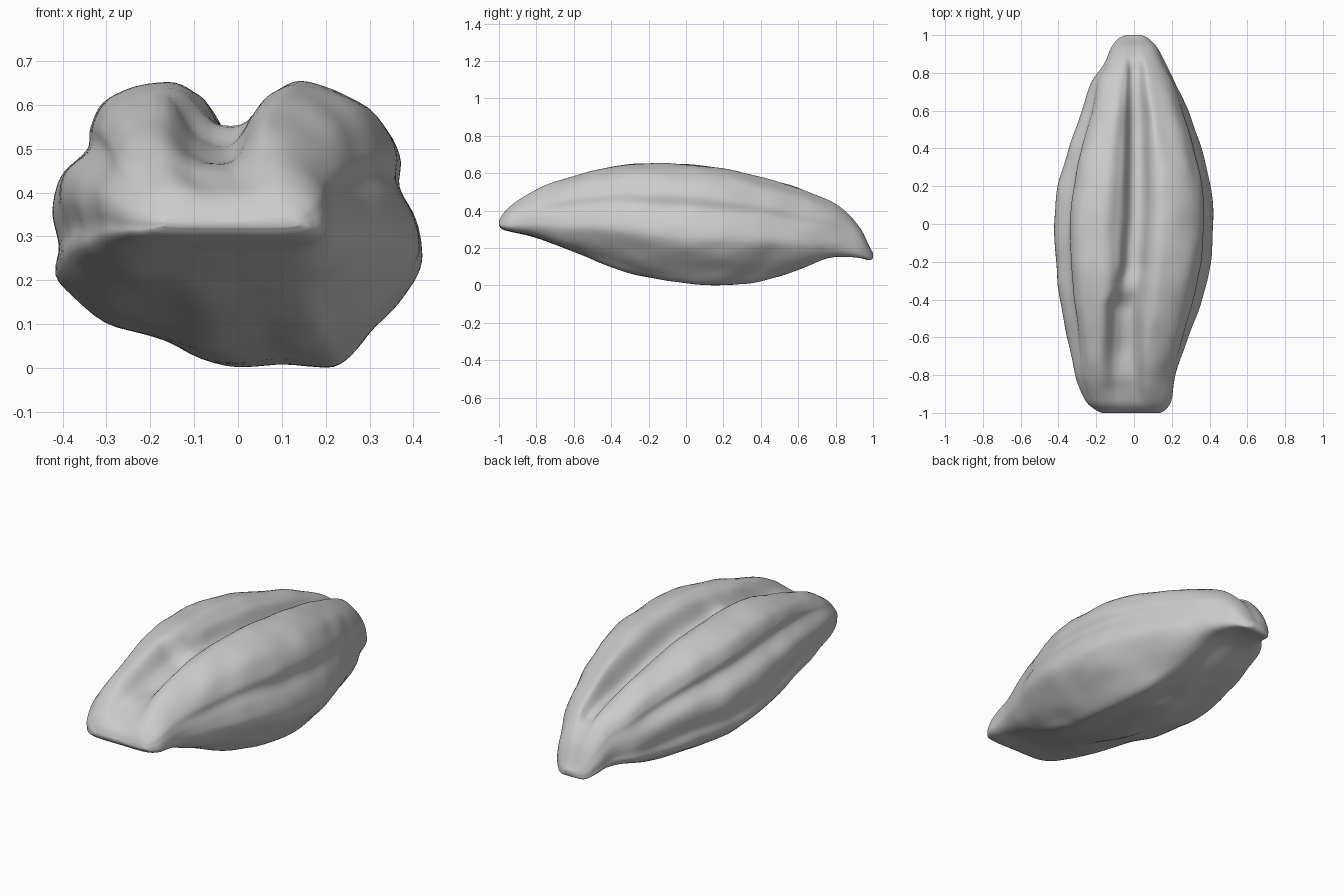
import bpy, bmesh, math
from mathutils import Vector, noise

cube = bpy.data.objects.get("Cube")
if cube:
    bpy.data.objects.remove(cube)

# Husk cross-section: across (-1..1) and up (0..1), counter-clockwise from the keel
SECTION = [(-.08, .02), (.2, .03), (.48, 0), (.64, .1), (.83, .25), (.97, .38),
           (1, .47), (.95, .58), (.88, .68), (.87, .78), (.72, .91), (.4, 1),
           (.22, .97), (.08, .91), (-.08, .91), (-.2, .95), (-.38, 1), (-.68, .95),
           (-.79, .86), (-.81, .78), (-.96, .69), (-1, .59), (-.96, .47),
           (-.97, .35), (-.72, .21), (-.4, .13)]

# Stations along the length: y, left edge, right edge, underside, crown
OUTLINE = [(-1, -.17, .14, .32, .35), (-.98, -.21, .17, .30, .39),
           (-.93, -.26, .20, .285, .44), (-.8, -.31, .22, .255, .52),
           (-.6, -.35, .29, .18, .59), (-.4, -.39, .36, .10, .635),
           (-.2, -.415, .405, .04, .655), (0, -.425, .42, .01, .648),
           (.2, -.40, .41, 0, .625), (.4, -.345, .355, .025, .58),
           (.6, -.275, .285, .085, .52), (.75, -.225, .22, .145, .46),
           (.85, -.16, .165, .155, .40), (.93, -.125, .125, .145, .31),
           (.98, -.085, .08, .135, .21), (1, -.04, .04, .145, .175)]

# Crease along the crown: y, centre, half-width, depth
CREASE = [(-1, -.02, .1, .015), (-.85, -.05, .1, .045), (-.65, -.06, .09, .07),
          (-.45, -.06, .08, .07), (-.34, -.03, .07, .03), (-.2, 0, .06, .05),
          (.1, .02, .06, .06), (.5, .02, .055, .06), (.8, .01, .04, .03),
          (.9, 0, .04, 0), (1, 0, .04, 0)]


def spline(a, b, c, d, t):
    """Catmull-Rom blend between b and c."""
    return tuple(q + .5 * t * (r - p + t * (2*p - 5*q + 4*r - s + t * (3*(q - r) + s - p)))
                 for p, q, r, s in zip(a, b, c, d))


def ease(t):
    t = min(1, max(0, t))
    return t * t * (3 - 2 * t)


def sample(table, y):
    """Eased lookup between stations."""
    for low, high in zip(table, table[1:]):
        if y <= high[0]:
            t = ease((y - low[0]) / (high[0] - low[0]))
            return [p + (q - p) * t for p, q in zip(low, high)]
    return table[-1]


def closed_loop(points, steps):
    n = len(points)
    return [spline(*(points[(i + k) % n] for k in (-1, 0, 1, 2)), s / steps)
            for i in range(n) for s in range(steps)]


def lengthwise(table, steps):
    last = len(table) - 1
    rows = [spline(table[max(i - 1, 0)], table[i], table[i + 1],
                   table[min(i + 2, last)], s / steps)
            for i in range(last) for s in range(steps)]
    return rows + [table[-1]]


def rounded(u, v, amount):
    """Fade the ribs towards a plain rounded box whose side ridges sink low."""
    w = 2 * v - 1
    reach = (abs(u) ** 3 + abs(w) ** 3) ** (1 / 3)
    scale = 1 + (1 / reach - 1) * amount
    return u * scale, max(0, (w * scale + 1) / 2) ** (1.15 + .8 * amount)


# Loft the husk
bm = bmesh.new()
rings = []
for y, left, right, low, high in lengthwise(OUTLINE, 8):
    _, centre, width, depth = sample(CREASE, y)
    plain = ease((abs(y) - .35) / .6) * .8
    ring = []
    for u, v in closed_loop(SECTION, 5):
        u, v = rounded(u, v, plain)
        x = (left + right) / 2 + u * (right - left) / 2
        z = low + v * (high - low)
        if v > .6:
            z -= depth * math.exp(-((x - centre) / width) ** 4)
        # Faint wrinkles that run along the husk
        wrinkle = noise.noise(Vector((x * 9, y * 6, z * 9))) * .008 * min(1, (1 - abs(y)) * 8)
        ring.append(bm.verts.new((x + wrinkle * u, y, z + wrinkle * (v - .5) * 2)))
    rings.append(ring)

for near, far in zip(rings, rings[1:]):
    for i in range(len(near)):
        j = (i + 1) % len(near)
        bm.faces.new((near[i], near[j], far[j], far[i]))
bm.faces.new(rings[0][::-1])
bm.faces.new(rings[-1])
bmesh.ops.recalc_face_normals(bm, faces=bm.faces)

mesh = bpy.data.meshes.new("seed_husk")
bm.to_mesh(mesh)
bm.free()
husk = bpy.data.objects.new("seed_husk", mesh)
bpy.context.collection.objects.link(husk)

# Plain grey material
grey = bpy.data.materials.new("light_grey")
grey.use_nodes = True
colour = (.6, .6, .6, 1)
grey.diffuse_color = colour
grey.node_tree.nodes["Principled BSDF"].inputs["Base Color"].default_value = colour
mesh.materials.append(grey)

bpy.ops.object.select_all(action="DESELECT")
husk.select_set(True)
bpy.context.view_layer.objects.active = husk
bpy.ops.object.shade_smooth_by_angle(angle=math.radians(60))
